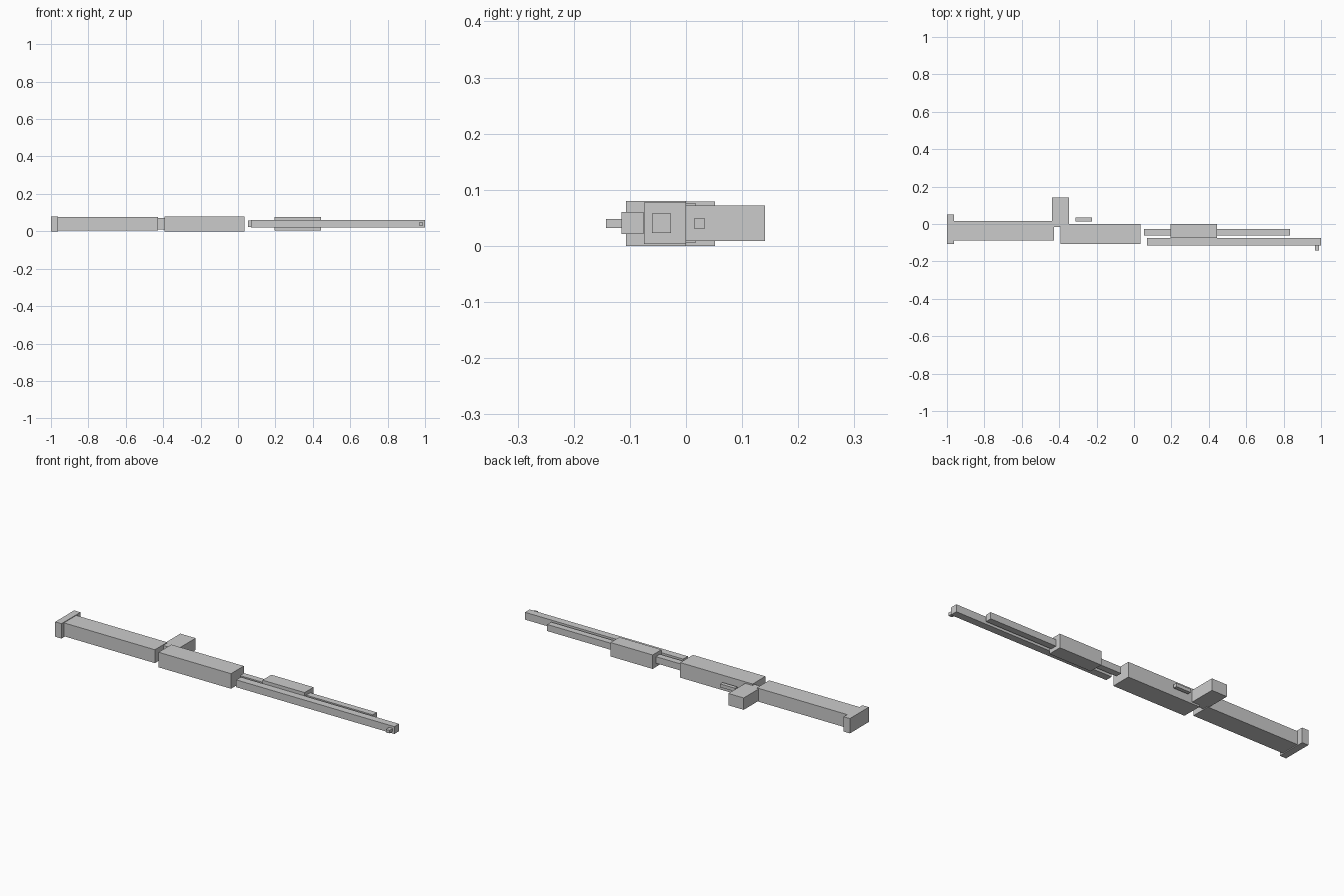
import bpy

# One flat grey for every part
grey = bpy.data.materials.new("plain_grey")
grey.diffuse_color = (0.6, 0.6, 0.6, 1.0)


def block(name, x, y, z):
    """Axis-aligned box from (min, max) ranges."""
    bpy.ops.mesh.primitive_cube_add(size=1)
    ob = bpy.context.object
    ob.name = name
    for v in ob.data.vertices:
        v.co = [r[0] if c < 0 else r[1] for c, r in zip(v.co, (x, y, z))]
    ob.data.materials.append(grey)
    return ob


# Rear: end plate, stock and grip
block("butt_plate", (-1.0, -0.963), (-0.107, 0.052), (0.0, 0.079))
block("stock", (-0.963, -0.428), (-0.087, 0.017), (0.005, 0.076))
block("grip", (-0.438, -0.348), (-0.016, 0.141), (0.009, 0.072))

# Middle: main body and the small lever beside it
block("receiver", (-0.392, 0.034), (-0.107, 0.0), (0.0, 0.08))
block("trigger", (-0.312, -0.225), (0.014, 0.034), (0.031, 0.049))

# Front: long bar, shorter tube with its sleeve, and end bead
block("barrel", (0.07, 1.0), (-0.115, -0.076), (0.021, 0.06))
block("tube", (0.054, 0.835), (-0.061, -0.027), (0.023, 0.058))
block("fore_grip", (0.196, 0.444), (-0.075, 0.0), (0.003, 0.077))
block("front_sight", (0.969, 0.99), (-0.143, -0.115), (0.032, 0.048))
